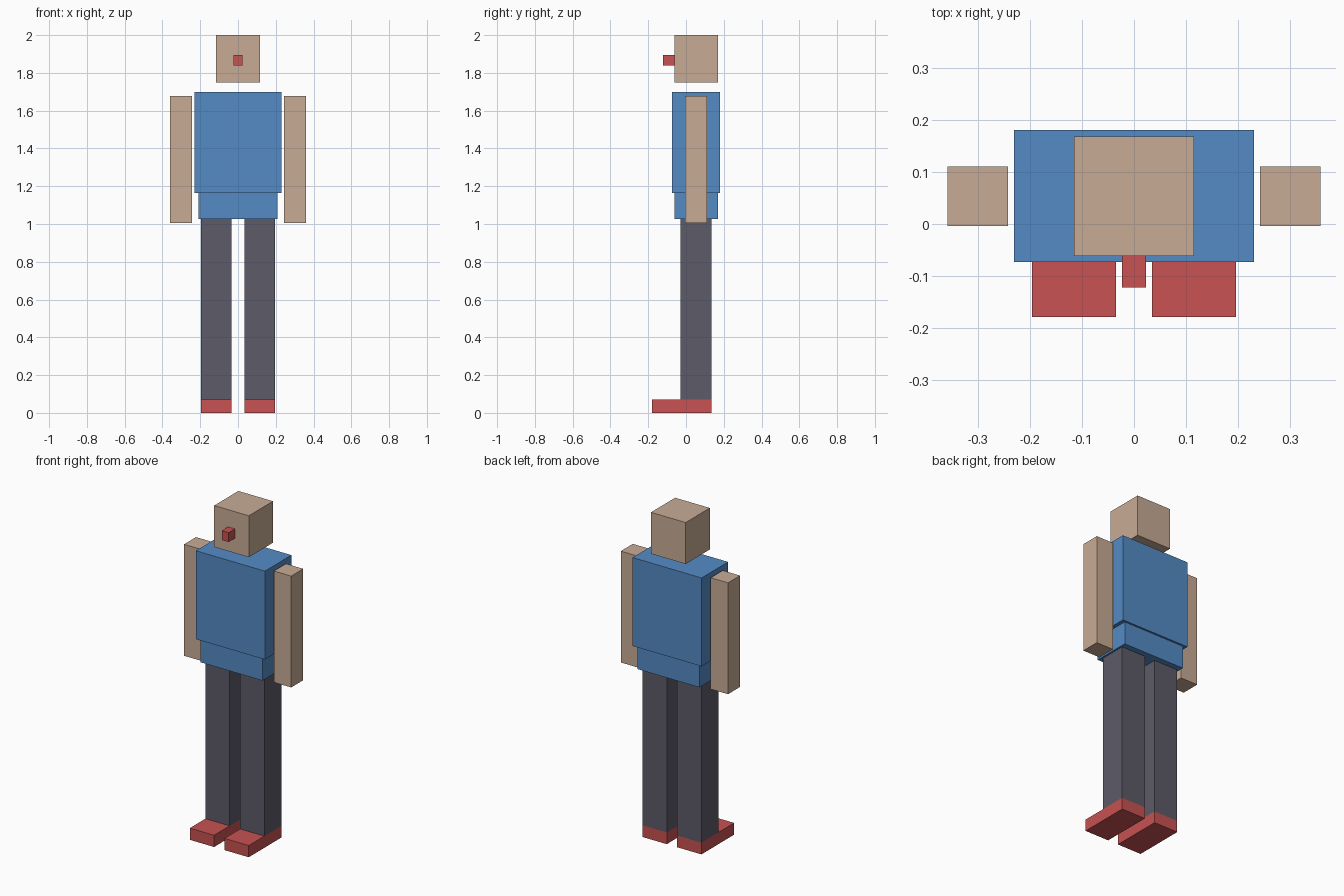
import bpy
import bmesh
from mathutils import Vector

old = bpy.data.objects.get("Cube")
if old:
    bpy.data.objects.remove(old, do_unlink=True)


def material(name, rgb):
    mat = bpy.data.materials.new(name)
    mat.use_nodes = True
    colour = (*rgb, 1.0)
    mat.diffuse_color = colour
    mat.node_tree.nodes["Principled BSDF"].inputs["Base Color"].default_value = colour
    return mat


skin = material("skin", (0.578, 0.407, 0.30))
blue = material("shirt blue", (0.089, 0.258, 0.558))
grey = material("trouser grey", (0.109, 0.105, 0.138))
red = material("red", (0.578, 0.084, 0.084))


def box(name, mat, x, y, z):
    """Box spanning the (low, high) range on each axis, origin at its centre."""
    low, high = (Vector(corner) for corner in zip(x, y, z))
    bm = bmesh.new()
    bmesh.ops.create_cube(bm, size=1)
    bmesh.ops.scale(bm, vec=high - low, verts=bm.verts)
    mesh = bpy.data.meshes.new(name)
    bm.to_mesh(mesh)
    bm.free()
    mesh.materials.append(mat)
    obj = bpy.data.objects.new(name, mesh)
    obj.location = (low + high) / 2
    bpy.context.collection.objects.link(obj)
    return obj


def pair(name, mat, x, y, z):
    """The same box on both sides of the body."""
    box("left_" + name, mat, x, y, z)
    box("right_" + name, mat, (-x[1], -x[0]), y, z)


# Head and nose
box("head", skin, (-0.116, 0.116), (-0.062, 0.169), (1.749, 2.0))
box("nose", red, (-0.023, 0.023), (-0.122, -0.062), (1.839, 1.896))

# Shirt: chest over a narrower waist
box("chest", blue, (-0.231, 0.231), (-0.073, 0.181), (1.165, 1.7))
box("waist", blue, (-0.208, 0.208), (-0.062, 0.169), (1.027, 1.165))

# Limbs
pair("arm", skin, (0.243, 0.359), (-0.004, 0.111), (1.004, 1.678))
pair("leg", grey, (0.035, 0.197), (-0.03, 0.134), (0.071, 1.027))
pair("shoe", red, (0.035, 0.197), (-0.179, 0.134), (0.0, 0.071))
